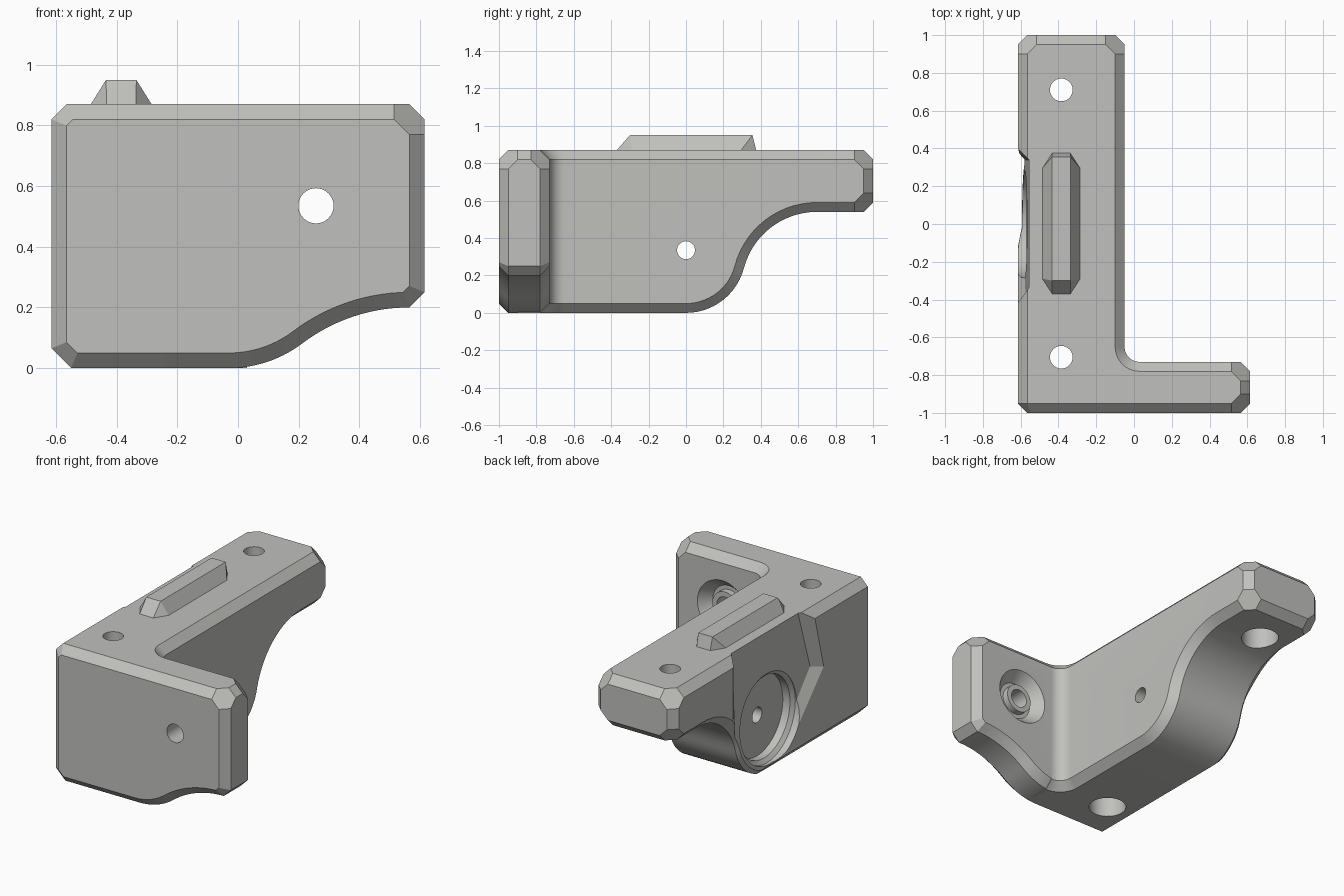
import bpy, bmesh, math
from mathutils import Vector

if "Cube" in bpy.data.objects:
    bpy.data.objects.remove(bpy.data.objects["Cube"])

grey = bpy.data.materials.new("light_grey")
grey.diffuse_color = (0.53, 0.53, 0.51, 1)
grey.use_nodes = True
grey.node_tree.nodes["Principled BSDF"].inputs["Base Color"].default_value = grey.diffuse_color


def make(name, bm):
    bmesh.ops.recalc_face_normals(bm, faces=bm.faces[:])
    me = bpy.data.meshes.new(name)
    bm.to_mesh(me)
    bm.free()
    me.materials.append(grey)
    ob = bpy.data.objects.new(name, me)
    bpy.context.collection.objects.link(ob)
    return ob


def loft(rings):
    """Closed solid through rings of equal point count."""
    bm = bmesh.new()
    vs = [[bm.verts.new(p) for p in r] for r in rings]
    n = len(vs[0])
    for a, b in zip(vs, vs[1:]):
        for i in range(n):
            j = (i + 1) % n
            bm.faces.new((a[i], a[j], b[j], b[i]))
    bm.faces.new(vs[0][::-1])
    bm.faces.new(vs[-1])
    bmesh.ops.recalc_face_normals(bm, faces=bm.faces[:])
    return bm


def inset(poly, d):
    """Mitred inward offset of a counter-clockwise outline."""
    out = []
    n = len(poly)
    for i in range(n):
        p, q, r = (Vector(poly[k % n]) for k in (i - 1, i, i + 1))
        a, b = (q - p).normalized(), (r - q).normalized()
        na, nb = Vector((-a.y, a.x)), Vector((-b.y, b.x))
        out.append(tuple(q + (na + nb) * d / (1 + na.dot(nb))))
    return out


def s_curve(p0, p1, r1, n=14):
    """Two tangent arcs, level at both ends."""
    dx, dz = p1[0] - p0[0], p1[1] - p0[1]
    R = (dx * dx + dz * dz) / (2 * dz)
    r2, a = R - r1, math.asin(dx / R)
    ts = [a * i / n for i in range(n + 1)]
    low = [(p0[0] + r1 * math.sin(t), p0[1] + r1 * (1 - math.cos(t))) for t in ts]
    high = [(p1[0] - r2 * math.sin(t), p1[1] - r2 * (1 - math.cos(t))) for t in ts[:-1]]
    return low + high[::-1]


def slab(outline, lo, hi, place, d=0.05):
    """Extruded outline with chamfered rims."""
    small = inset(outline, d)
    layers = [(small, lo), (outline, lo + d), (outline, hi - d), (small, hi)]
    return loft([[place(u, v, t) for u, v in pts] for pts, t in layers])


def cut(bm, normal, dist):
    """Slice off everything beyond normal . p = dist and cap it."""
    n = Vector(normal)
    res = bmesh.ops.bisect_plane(bm, geom=bm.verts[:] + bm.edges[:] + bm.faces[:], dist=1e-5,
                                 plane_co=n * dist / n.length_squared,
                                 plane_no=n, clear_outer=True)
    bmesh.ops.holes_fill(bm, edges=[e for e in bm.edges if e.is_boundary], sides=0)


def lathe(name, profile, place, n=40):
    """Round cutter from (radius, position) pairs along an axis."""
    rings = [[place(r * math.cos(2 * math.pi * i / n), r * math.sin(2 * math.pi * i / n), t)
              for i in range(n)] for r, t in profile]
    return make(name, loft(rings))


def boolean(target, tool, op):
    tool.hide_render = True
    mod = target.modifiers.new("bool", 'BOOLEAN')
    mod.operation, mod.object, mod.solver = op, tool, 'EXACT'
    bpy.context.view_layer.objects.active = target
    bpy.ops.object.modifier_apply(modifier=mod.name)
    bpy.data.objects.remove(tool)


# Front plate
plate_outline = ([(-0.55, 0)] + s_curve((-0.03, 0), (0.565, 0.2), 0.4)
                 + [(0.615, 0.25), (0.615, 0.82), (0.565, 0.87),
                    (-0.565, 0.87), (-0.615, 0.82), (-0.615, 0.065)])
bm = slab(plate_outline, -1, -0.73, lambda u, v, t: (u, t, v))
cut(bm, (1, -1, 1), 0.615 + 1 + 0.87 - 0.15)
cut(bm, (1, 1, 1), 0.615 - 0.73 + 0.87 - 0.15)
body = make("bracket_body", bm)

# Long arm with faceted far corners
arm_outline = ([(-0.85, 0)] + s_curve((0, 0), (0.7, 0.54), 0.32)
               + [(0.95, 0.54), (1, 0.59), (1, 0.82), (0.95, 0.87), (-0.85, 0.87)])
bm = slab(arm_outline, -0.615, -0.05, lambda u, v, t: (t, u, v))
for sx, x in ((-1, -0.615), (1, -0.05)):
    for sz, z in ((1, 0.87), (-1, 0.54)):
        cut(bm, (sx, 1, sz), sx * x + 1 + sz * z - 0.15)
cut(bm, (-1, 0, -1), 0.55)
boolean(body, make("arm", bm), 'UNION')


# Fillet in the inner corner
def fillet_ring(r, z):
    arc = [(0.03 - r * math.sin(a), -0.65 - r * math.cos(a), z)
           for a in (math.pi / 2 * i / 10 for i in range(11))]
    return [(-0.2, -0.9, z), (0.03, -0.9, z)] + arc + [(-0.2, -0.65, z)]


fillet = make("fillet", loft([fillet_ring(0.13, 0), fillet_ring(0.08, 0.05),
                              fillet_ring(0.08, 0.82), fillet_ring(0.13, 0.87)]))
boolean(body, fillet, 'UNION')

# Shallow recess on the outer side, open at top and bottom
floor = [(0.34, 1.0), (-0.3, 1.0), (-0.43, 0.5), (-0.2, 0.25), (-0.03, 0.07),
         (0.08, -0.1), (0.34, -0.1)]
wide = inset(floor, -0.07)
recess = make("recess", loft([[(-0.555 - 0.045 * (0.87 - z), y, z) for y, z in floor],
                              [(-0.616, y, z) for y, z in wide],
                              [(-0.75, y, z) for y, z in wide]]))
boolean(body, recess, 'DIFFERENCE')

# Round pocket and its pin hole
boolean(body, lathe("pocket", [(0.285, -0.75), (0.285, -0.57), (0.26, -0.55), (0.26, -0.50),
                               (0.048, -0.50), (0.048, 0.1)],
                    lambda u, v, t: (t, u, 0.335 + v)), 'DIFFERENCE')

# Plate hole with conical recess and raised collar behind
boolean(body, lathe("plate_hole", [(0.058, -1.1), (0.058, -0.76), (0.09, -0.76), (0.09, -0.80),
                                   (0.115, -0.80), (0.175, -0.729), (0.175, -0.6)],
                    lambda u, v, t: (0.257 + u, t, 0.535 + v)), 'DIFFERENCE')

# Vertical screw holes, counterbored from below
for y, seat in ((0.71, 0.77), (-0.705, 0.72)):
    boolean(body, lathe("screw_hole", [(0.06, 1.0), (0.06, seat), (0.11, seat), (0.11, -0.1)],
                        lambda u, v, t: (-0.385 + u, y + v, t)), 'DIFFERENCE')

# Tapered locating rail on top
bm = bmesh.new()
for sx in (-1, 1):
    for x, y, z in ((0.1, 0.295, 0.87), (0.1, -0.29, 0.87), (0.048, 0.375, 0.87),
                    (0.048, -0.37, 0.87), (0.05, 0.355, 0.95), (0.05, -0.3, 0.95)):
        bm.verts.new((-0.385 + sx * x, y, z))
bmesh.ops.convex_hull(bm, input=bm.verts[:])
bmesh.ops.dissolve_limit(bm, angle_limit=0.01, verts=bm.verts[:], edges=bm.edges[:])
make("top_rail", bm)

# Smooth the curved walls, keep the chamfers crisp
bpy.ops.object.select_all(action='DESELECT')
body.select_set(True)
bpy.context.view_layer.objects.active = body
bpy.ops.object.shade_smooth_by_angle(angle=math.radians(20))
